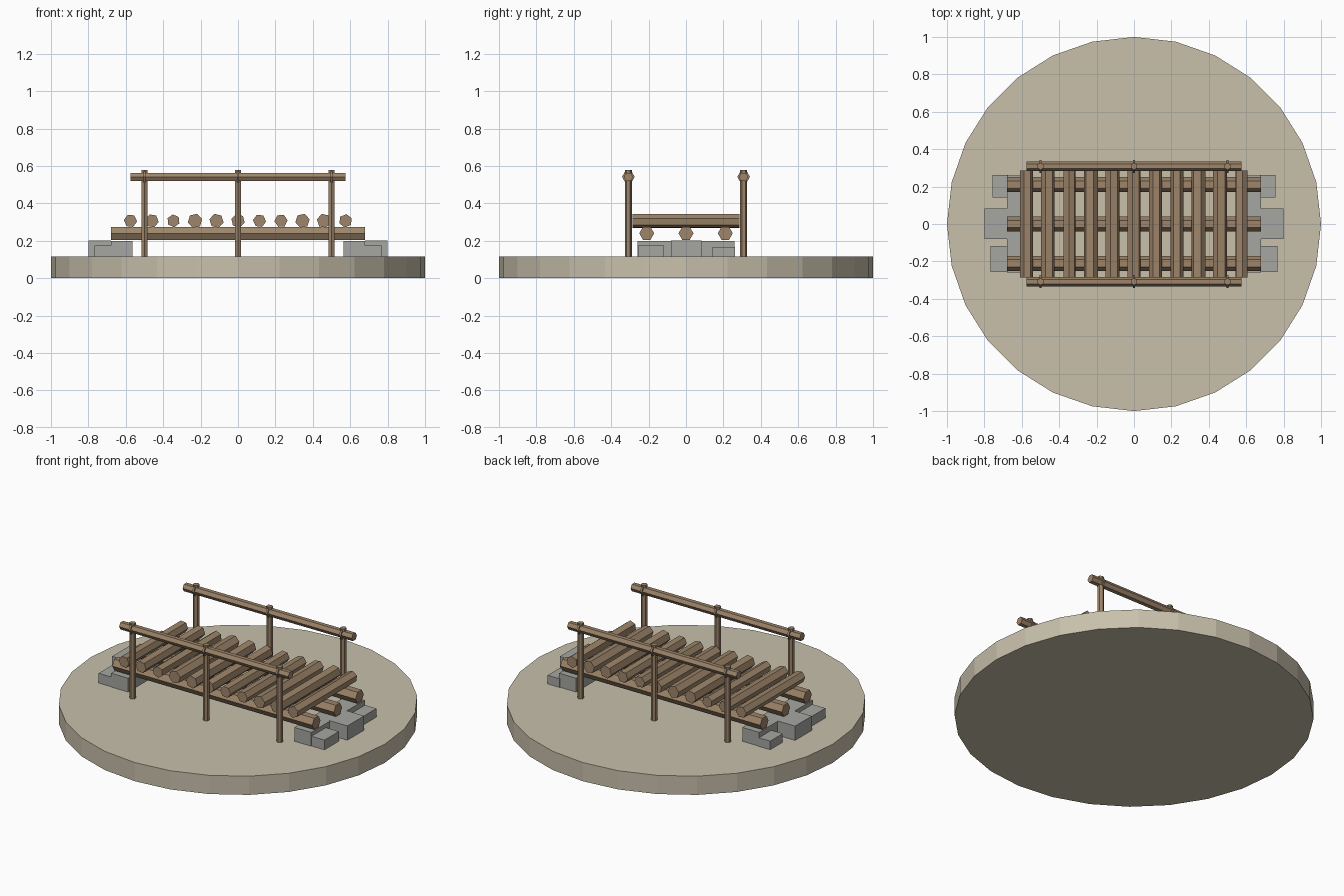
import bpy, math, random
from mathutils import Matrix, Vector

if "Cube" in bpy.data.objects:
    bpy.data.objects.remove(bpy.data.objects["Cube"])

random.seed(4)


def material(name, color):
    m = bpy.data.materials.new(name)
    m.diffuse_color = (*color, 1)
    m.use_nodes = True
    m.node_tree.nodes["Principled BSDF"].inputs["Base Color"].default_value = m.diffuse_color
    return m


sand = material("sand", (0.58, 0.53, 0.41))
wood = material("wood", (0.34, 0.235, 0.145))
stone = material("stone", (0.38, 0.38, 0.365))


def log(name, a, b, radius, spin=0.0, sides=6, mat=wood):
    """Faceted log between two points, spun about its own axis."""
    a, b = Vector(a), Vector(b)
    bpy.ops.mesh.primitive_cylinder_add(vertices=sides, radius=radius, depth=(b - a).length)
    o = bpy.context.object
    turn = (b - a).to_track_quat('Z', 'Y').to_matrix().to_4x4()
    o.data.transform(turn @ Matrix.Rotation(spin, 4, 'Z'))
    o.location = (a + b) / 2
    o.name = name
    o.data.materials.append(mat)
    return o


def block(name, lo, hi):
    """Stone box between two corners."""
    lo, hi = Vector(lo), Vector(hi)
    bpy.ops.mesh.primitive_cube_add(size=1, location=(lo + hi) / 2)
    o = bpy.context.object
    o.data.transform(Matrix.Diagonal((*(abs(c) for c in hi - lo), 1)))
    o.name = name
    o.data.materials.append(stone)


G = 0.115  # ground height

# Round ground slab
log("ground_disc", (0, 0, 0), (0, 0, G), 1.0, 0, 28, sand)


def flat_top_spin(a, b):
    """Spin that puts two corners of a level log sideways."""
    q = (Vector(b) - Vector(a)).to_track_quat('Z', 'Y')
    up = q.inverted() @ Vector((0, 0, 1))
    # cylinder corners start on local +Y
    return math.atan2(-up.x, up.y) + math.pi / 2


# Long support beams
for y in (-0.21, 0, 0.21):
    a, b = (-0.68, y, 0.24), (0.68, y, 0.24)
    log("support_beam", a, b, 0.04, flat_top_spin(a, b))

# Deck logs, each slightly different
for i in range(11):
    x = -0.575 + 0.115 * i
    r = random.uniform(0.034, 0.040)
    a, b = (x, -0.287, 0.307), (x, 0.287, 0.307)
    log("deck_log", a, b, r, flat_top_spin(a, b) + random.uniform(0, math.pi / 3))

# Handrails, posts and lashings
for y in (-0.308, 0.308):
    a, b = (-0.575, y, 0.542), (0.575, y, 0.542)
    log("handrail", a, b, 0.025, flat_top_spin(a, b))
    for x in (-0.5, 0, 0.5):
        log("rail_post", (x, y, G - 0.005), (x, y, 0.578), 0.019)
        a, b = (x - 0.006, y, 0.542), (x + 0.006, y, 0.542)
        log("rail_lashing", a, b, 0.034, flat_top_spin(a, b))

# Stone abutments: sill with three footing stones at each end
for s in (-1, 1):
    block("stone_sill", (s * 0.565, -0.26, G), (s * 0.68, 0.26, 0.2))
    block("middle_stone", (s * 0.68, -0.08, G), (s * 0.8, 0.083, 0.203))
    block("front_stone", (s * 0.68, -0.257, G), (s * 0.768, -0.117, 0.175))
    block("back_stone", (s * 0.675, 0.142, G), (s * 0.757, 0.263, 0.168))
